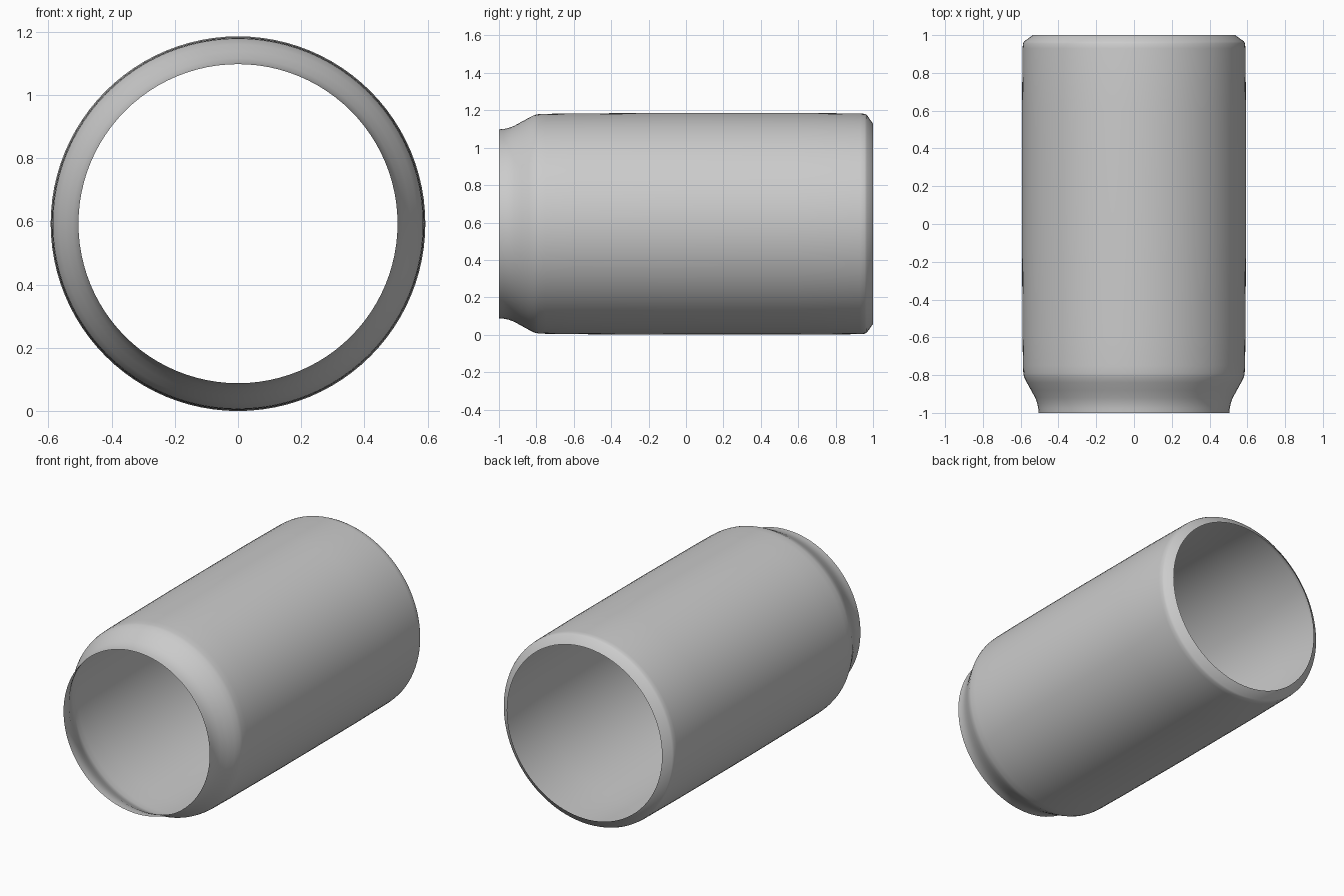
import bpy, bmesh, math

if "Cube" in bpy.data.objects:
    bpy.data.objects.remove(bpy.data.objects["Cube"])

SEGMENTS = 96
CENTRE_Z = 0.593

# Outline of the sleeve: (y along the axis, radius)
PROFILE = [(-1.0, 0.505), (-0.975, 0.507), (-0.95, 0.512), (-0.92, 0.523),
           (-0.88, 0.545), (-0.84, 0.567), (-0.81, 0.582), (-0.79, 0.586),
           (-0.75, 0.588), (-0.6, 0.590), (-0.1, 0.593), (0.6, 0.593),
           (0.93, 0.590), (0.955, 0.588), (0.967, 0.582), (1.0, 0.535)]

grey = bpy.data.materials.new("grey metal")
grey.diffuse_color = (0.6, 0.6, 0.6, 1)
grey.use_nodes = True
grey.node_tree.nodes["Principled BSDF"].inputs["Base Color"].default_value = grey.diffuse_color

# Open thin-walled tube with a narrowed neck and a bevelled back rim
bm = bmesh.new()
rings = []
for y, r in PROFILE:
    angles = [2 * math.pi * i / SEGMENTS for i in range(SEGMENTS)]
    rings.append([bm.verts.new((r * math.cos(a), y, CENTRE_Z + r * math.sin(a)))
                  for a in angles])
for a, b in zip(rings, rings[1:]):
    for i in range(SEGMENTS):
        j = (i + 1) % SEGMENTS
        face = bm.faces.new((a[i], b[i], b[j], a[j]))
        face.smooth = True

# Point the faces outward
bm.normal_update()
bm.faces.ensure_lookup_table()
f = bm.faces[0]
c = f.calc_center_median()
if f.normal.x * c.x + f.normal.z * (c.z - CENTRE_Z) < 0:
    bmesh.ops.reverse_faces(bm, faces=bm.faces[:])

mesh = bpy.data.meshes.new("sleeve")
bm.to_mesh(mesh)
bm.free()
mesh.materials.append(grey)
sleeve = bpy.data.objects.new("sleeve", mesh)
bpy.context.collection.objects.link(sleeve)
